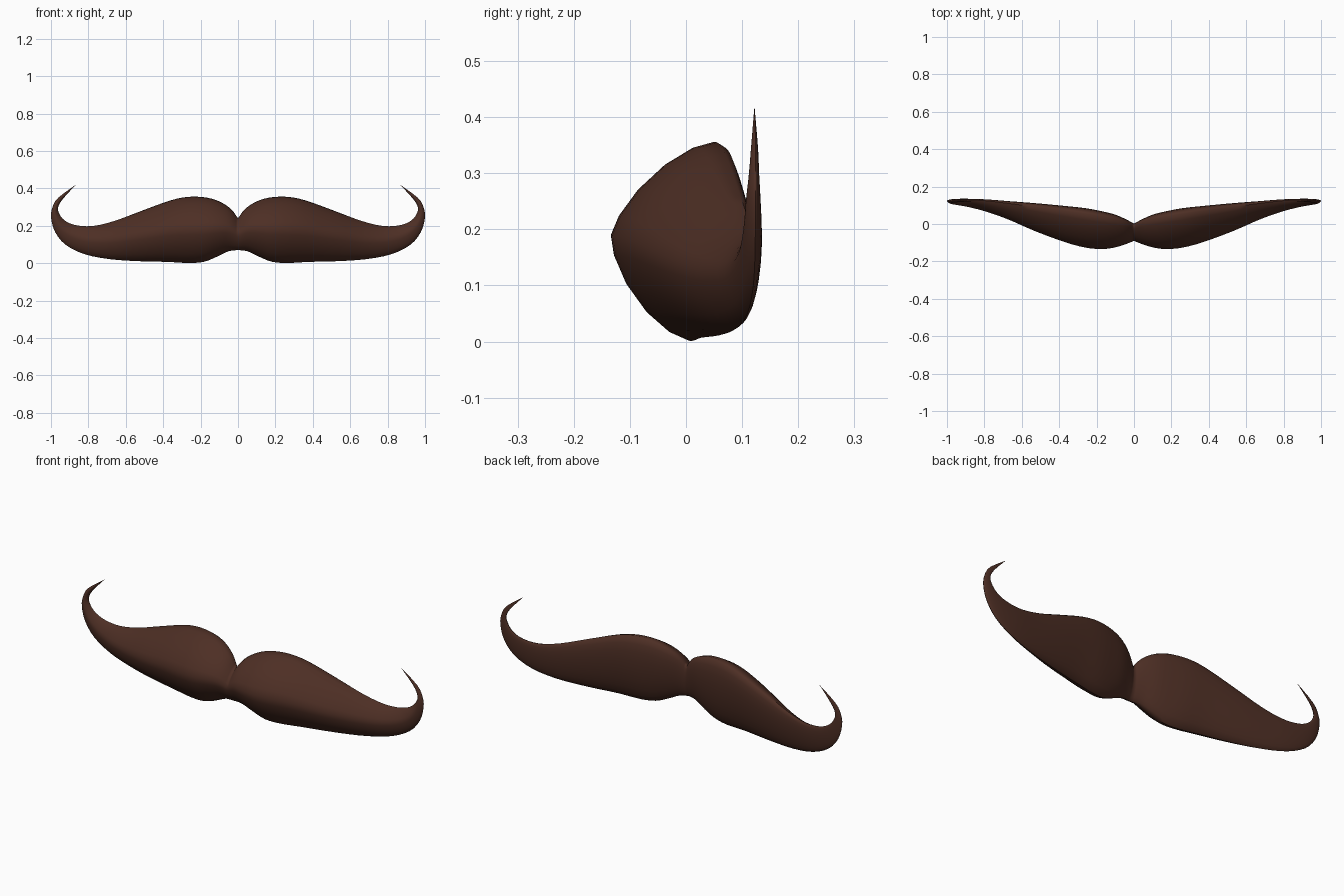
import bpy, bmesh, math
from mathutils import Vector

if "Cube" in bpy.data.objects:
    bpy.data.objects.remove(bpy.data.objects["Cube"])

# Stations along one half: upper edge x,z / lower edge x,z / front y / back y
STATIONS = [
    (0.00, 0.240, 0.00, 0.070, -0.090, 0.000),
    (0.04, 0.292, 0.05, 0.064, -0.108, 0.022),
    (0.10, 0.330, 0.11, 0.036, -0.126, 0.047),
    (0.17, 0.351, 0.18, 0.008, -0.134, 0.064),
    (0.26, 0.355, 0.26, 0.001, -0.126, 0.080),
    (0.36, 0.336, 0.38, 0.007, -0.097, 0.092),
    (0.52, 0.278, 0.54, 0.011, -0.038, 0.108),
    (0.66, 0.226, 0.69, 0.022, 0.025, 0.120),
    (0.775, 0.199, 0.82, 0.048, 0.068, 0.130),
    (0.866, 0.203, 0.92, 0.097, 0.092, 0.134),
    (0.925, 0.227, 0.977, 0.165, 0.102, 0.134),
    (0.956, 0.265, 0.999, 0.240, 0.107, 0.132),
    (0.961, 0.300, 0.993, 0.296, 0.112, 0.130),
    (0.936, 0.344, 0.961, 0.350, 0.116, 0.128),
    (0.866, 0.420, 0.866, 0.420, 0.122, 0.122),
]
SIDES = 20
STEPS = 3


def spline(p0, p1, p2, p3, t):
    return [0.5 * (2 * b + (c - a) * t + (2 * a - 5 * b + 4 * c - d) * t * t
                   + (3 * b - a - 3 * c + d) * t ** 3)
            for a, b, c, d in zip(p0, p1, p2, p3)]


def ring(s):
    """Rounded wedge section: sharp ridge in front, gentle bulge behind."""
    tx, tz, bx, bz, front, back = s
    depth = back - front
    top = Vector((tx, front + 0.88 * depth, tz))
    bottom = Vector((bx, front + 0.66 * depth, bz))
    mid = (top + bottom) / 2
    ridge = bottom.lerp(top, 0.53)
    ridge.y = front
    rear = mid.copy()
    rear.y = back
    pts = []
    for i in range(SIDES):
        a = 2 * math.pi * i / SIDES
        c, n = math.cos(a), math.sin(a)
        p = 1.35 if c > 0 else 1.0
        pts.append(mid + ((ridge if c > 0 else rear) - mid) * abs(c) ** p
                   + ((top if n > 0 else bottom) - mid) * abs(n) ** p)
    return pts


# Interpolated stations
path = []
last = len(STATIONS) - 1
for i in range(last):
    q = [STATIONS[min(max(k, 0), last)] for k in (i - 1, i, i + 1, i + 2)]
    path += [spline(*q, j / STEPS) for j in range(STEPS)]
path.append(STATIONS[-1])

# Loft one half
bm = bmesh.new()
rows = [[bm.verts.new(p) for p in ring(s)] for s in path]
for a, b in zip(rows, rows[1:]):
    for k in range(SIDES):
        m = (k + 1) % SIDES
        bm.faces.new((a[k], a[m], b[m], b[k]))
bmesh.ops.remove_doubles(bm, verts=bm.verts, dist=0.0002)
bmesh.ops.recalc_face_normals(bm, faces=bm.faces)
# make sure normals face outward on the open half
if sum(f.normal.y * f.calc_area() * f.calc_center_median().y
       + f.normal.z * f.calc_area() * f.calc_center_median().z for f in bm.faces) < 0:
    bmesh.ops.reverse_faces(bm, faces=bm.faces)
mesh = bpy.data.meshes.new("moustache")
bm.to_mesh(mesh)
bm.free()

moustache = bpy.data.objects.new("moustache", mesh)
bpy.context.collection.objects.link(moustache)

# Dark brown hair colour
brown = bpy.data.materials.new("dark brown")
brown.diffuse_color = (0.075, 0.028, 0.018, 1)
brown.use_nodes = True
brown.node_tree.nodes["Principled BSDF"].inputs["Base Color"].default_value = brown.diffuse_color
mesh.materials.append(brown)

# Other half and smooth shading
mirror = moustache.modifiers.new("mirror", "MIRROR")
mirror.use_clip = True
mirror.merge_threshold = 0.001
bpy.context.view_layer.objects.active = moustache
moustache.select_set(True)
bpy.ops.object.shade_smooth_by_angle(angle=math.radians(50))
